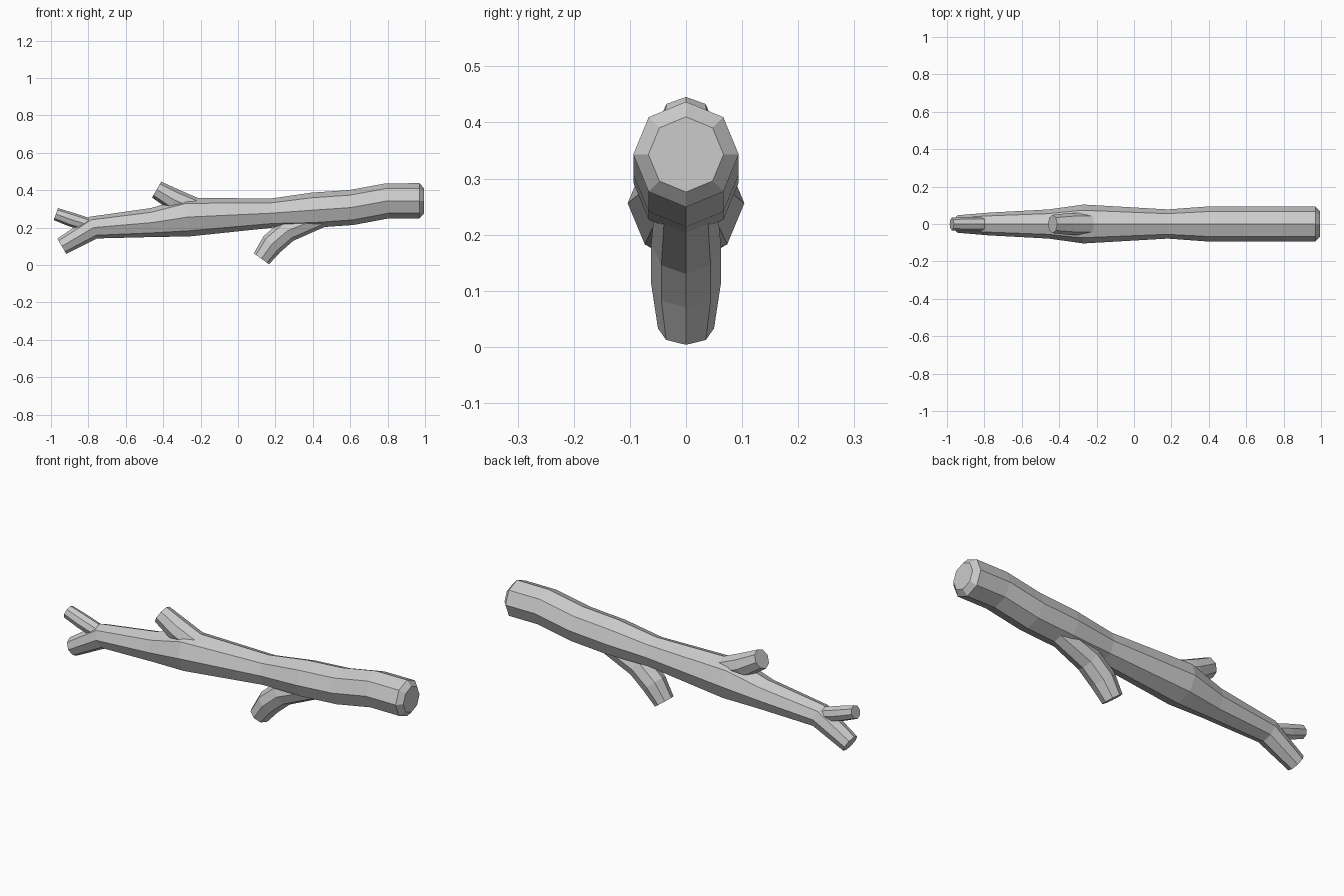
import bpy
import bmesh
import math
from mathutils import Vector

if "Cube" in bpy.data.objects:
    bpy.data.objects.remove(bpy.data.objects["Cube"])

SIDES = 8


def limb(name, stations):
    """Octagonal tube through (x, z, radius) stations in the y = 0 plane, rings mitred at bends."""
    bm = bmesh.new()
    pts = [Vector((x, 0, z)) for x, z, _ in stations]
    rings = []
    for i, (x, z, r) in enumerate(stations):
        a = (pts[i] - pts[i - 1]).normalized() if i else Vector()
        b = (pts[i + 1] - pts[i]).normalized() if i < len(pts) - 1 else Vector()
        t = (a + b).normalized()
        up = Vector((t.z, 0, -t.x))
        ring = []
        for k in range(SIDES):
            ang = 2 * math.pi * k / SIDES
            p = pts[i] + up * (r * math.cos(ang)) + Vector((0, r * math.sin(ang), 0))
            ring.append(bm.verts.new(p))
        rings.append(ring)
    for lo, hi in zip(rings, rings[1:]):
        for k in range(SIDES):
            n = (k + 1) % SIDES
            bm.faces.new((lo[k], lo[n], hi[n], hi[k]))
    bm.faces.new(rings[0])
    bm.faces.new(rings[-1])
    bmesh.ops.recalc_face_normals(bm, faces=bm.faces)
    mesh = bpy.data.meshes.new(name)
    bm.to_mesh(mesh)
    bm.free()
    obj = bpy.data.objects.new(name, mesh)
    bpy.context.collection.objects.link(obj)
    return obj


# Main log with chamfered thick end and bent thin end
limb("log", [(0.995, 0.343, 0.067), (0.97, 0.343, 0.094), (0.80, 0.343, 0.094),
             (0.605, 0.307, 0.094), (0.40, 0.293, 0.094), (0.18, 0.277, 0.078),
             (-0.27, 0.256, 0.104), (-0.455, 0.227, 0.078),
             (-0.772, 0.200, 0.061), (-0.942, 0.100, 0.047)])

# Stub on top of the log
limb("upper_branch", [(-0.19, 0.285, 0.058), (-0.335, 0.345, 0.06), (-0.435, 0.403, 0.049)])

# Curved branch hanging below
limb("lower_branch", [(0.46, 0.262, 0.055), (0.265, 0.183, 0.062),
                      (0.182, 0.112, 0.062), (0.125, 0.033, 0.05)])

# Small fork at the thin end
limb("end_twig", [(-0.74, 0.195, 0.036), (-0.892, 0.243, 0.038), (-0.974, 0.272, 0.034)])
